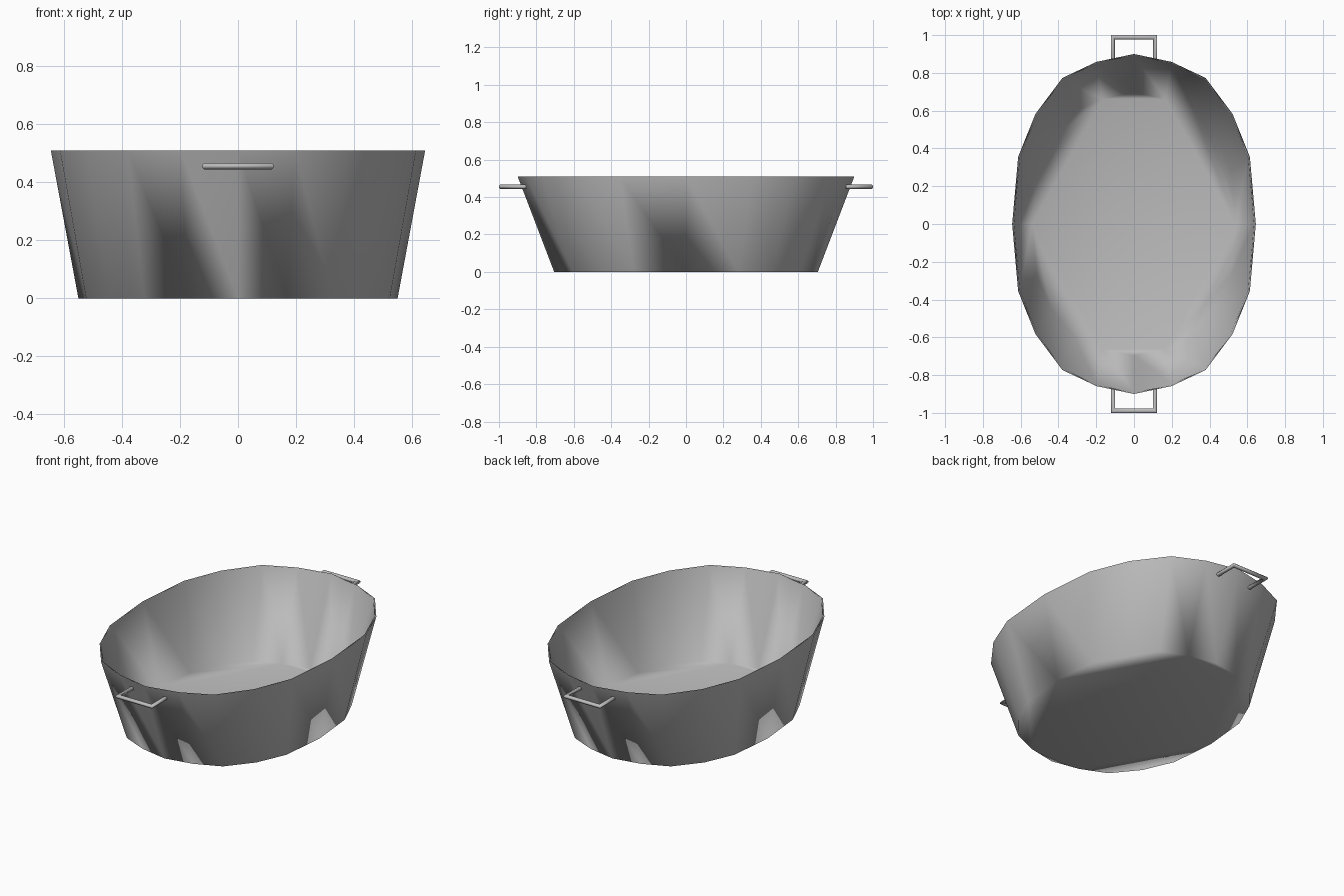
import bpy, bmesh, math
from mathutils import Vector

cube = bpy.data.objects.get("Cube")
if cube:
    bpy.data.objects.remove(cube, do_unlink=True)

# One plain metal colour
metal = bpy.data.materials.new("grey_metal")
metal.use_nodes = True
colour = (0.5, 0.5, 0.5, 1)
metal.diffuse_color = colour
metal.node_tree.nodes["Principled BSDF"].inputs["Base Color"].default_value = colour

SIDES = 20
QUARTER = [0.9, 0.858, 0.773, 0.583, 0.355, 0.0]   # rim depth, end to side
HEIGHT = 0.51
WALL = 0.01


def make_object(name, bm):
    """Turn a bmesh into a smooth object with area-weighted normals."""
    bmesh.ops.recalc_face_normals(bm, faces=bm.faces)
    for f in bm.faces:
        f.smooth = True
    normals = [sum((f.normal * f.calc_area() for f in v.link_faces), Vector()).normalized()
               for v in bm.verts]
    mesh = bpy.data.meshes.new(name)
    bm.to_mesh(mesh)
    bm.free()
    mesh.materials.append(metal)
    mesh.normals_split_custom_set_from_vertices(normals)
    obj = bpy.data.objects.new(name, mesh)
    bpy.context.collection.objects.link(obj)
    return obj


def ring(bm, half_width, half_length, z):
    """Oval outline with slightly squared shoulders."""
    verts = []
    for i in range(SIDES):
        j = min(i, SIDES - i)
        depth = QUARTER[j] if j <= 5 else -QUARTER[10 - j]
        x = half_width * math.sin(math.tau * i / SIDES)
        verts.append(bm.verts.new((x, depth / QUARTER[0] * half_length, z)))
    return verts


def bridge(bm, a, b):
    for i in range(len(a)):
        k = (i + 1) % len(a)
        bm.faces.new((a[i], a[k], b[k], b[i]))


def floor(bm, verts):
    """Six-cornered middle panel with narrow panels around it."""
    corners = [1, 5, 9, 11, 15, 19]
    bm.faces.new([verts[i] for i in corners])
    for a, b in zip(corners, corners[1:] + [corners[0] + SIDES]):
        bm.faces.new([verts[i % SIDES] for i in range(a, b + 1)])


# Tub: outer wall, rim, inner wall and both floor surfaces
bm = bmesh.new()
outer_base = ring(bm, 0.55, 0.705, 0)
outer_rim = ring(bm, 0.645, 0.9, HEIGHT)
inner_rim = ring(bm, 0.645 - WALL, 0.9 - WALL, HEIGHT)
inner_base = ring(bm, 0.55 - WALL, 0.705 - WALL, WALL)
for low, high in ((outer_base, outer_rim), (outer_rim, inner_rim), (inner_rim, inner_base)):
    bridge(bm, low, high)
floor(bm, outer_base)
floor(bm, inner_base)
make_object("tub", bm)


# Handles: round bar swept along a squared U with mitred corners
def handle(name, side):
    bm = bmesh.new()
    r, x, z = 0.011, 0.112, 0.455
    near, far = 0.855, 1 - r
    path = [(-x, near, 0), (-x, far, -1), (x, far, 1), (x, near, 0)]
    rings = []
    for px, py, mitre in path:
        loop = []
        for i in range(8):
            a = math.tau * (i + 0.5) / 8
            c, s = r * math.cos(a) / math.cos(math.pi / 8), r * math.sin(a) / math.cos(math.pi / 8)
            out = c * (1 if px > 0 else -1)
            loop.append(bm.verts.new((px + out, side * (py + (c if mitre else 0)), z + s)))
        rings.append(loop)
    for a, b in zip(rings, rings[1:]):
        bridge(bm, a, b)
    bm.faces.new(rings[0])
    bm.faces.new(rings[-1])
    return make_object(name, bm)


handle("front_handle", -1)
handle("back_handle", 1)
